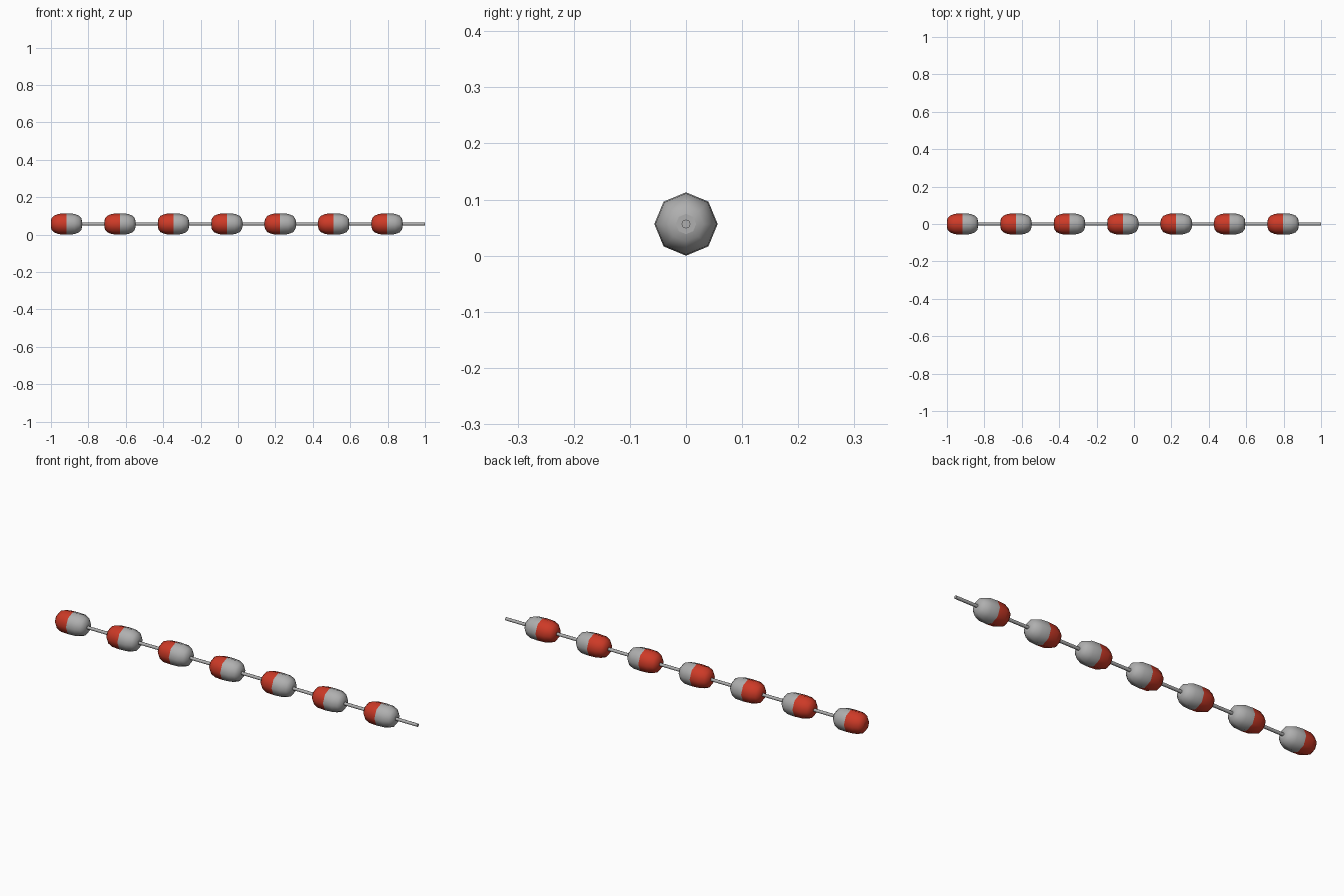
import bpy, bmesh, math

if "Cube" in bpy.data.objects:
    bpy.data.objects.remove(bpy.data.objects["Cube"])

R = 0.0565          # float radius, also the height of the line's axis
HALF = 0.083        # half length of a float
COUNT = 7
PITCH = 2 / COUNT


def material(name, colour):
    m = bpy.data.materials.new(name)
    m.diffuse_color = (*colour, 1)
    m.use_nodes = True
    m.node_tree.nodes["Principled BSDF"].inputs["Base Color"].default_value = m.diffuse_color
    return m


red = material("red", (0.61, 0.042, 0.02))
grey = material("light grey", (0.43, 0.43, 0.43))


def lathe_x(name, profile, sides, centre, mats):
    """Revolve (x, radius) points around the x axis and close both ends."""
    bm = bmesh.new()
    rings = []
    for x, r in profile:
        rings.append([bm.verts.new((x, r * math.cos(2 * math.pi * i / sides),
                                    r * math.sin(2 * math.pi * i / sides)))
                      for i in range(sides)])
    for a, b in zip(rings, rings[1:]):
        for i in range(sides):
            j = (i + 1) % sides
            bm.faces.new((a[i], a[j], b[j], b[i]))
    bm.faces.new(rings[0])
    bm.faces.new(rings[-1])
    bmesh.ops.recalc_face_normals(bm, faces=bm.faces[:])
    # The left half takes the first material, the right half the last
    for f in bm.faces:
        f.smooth = len(f.verts) == 4
        f.material_index = 0 if f.calc_center_median().x < 0 else len(mats) - 1
    mesh = bpy.data.meshes.new(name)
    bm.to_mesh(mesh)
    bm.free()
    for m in mats:
        mesh.materials.append(m)
    obj = bpy.data.objects.new(name, mesh)
    obj.location = centre
    bpy.context.collection.objects.link(obj)
    return obj


# Two-tone floats with rounded ends
half = [(0.0, R), (0.042, 0.0545), (0.068, 0.044), (0.079, 0.031), (HALF, 0.018)]
profile = [(-x, r) for x, r in reversed(half[1:])] + half
for k in range(COUNT):
    lathe_x(f"float_{k + 1}", profile, 8, (-1 + HALF + k * PITCH, 0, R), [red, grey])

# Rope through all floats, with a free tail on the right
lathe_x("rope", [(-0.96, 0.008), (0.96, 0.008)], 8, (0.04, 0, R), [grey])
